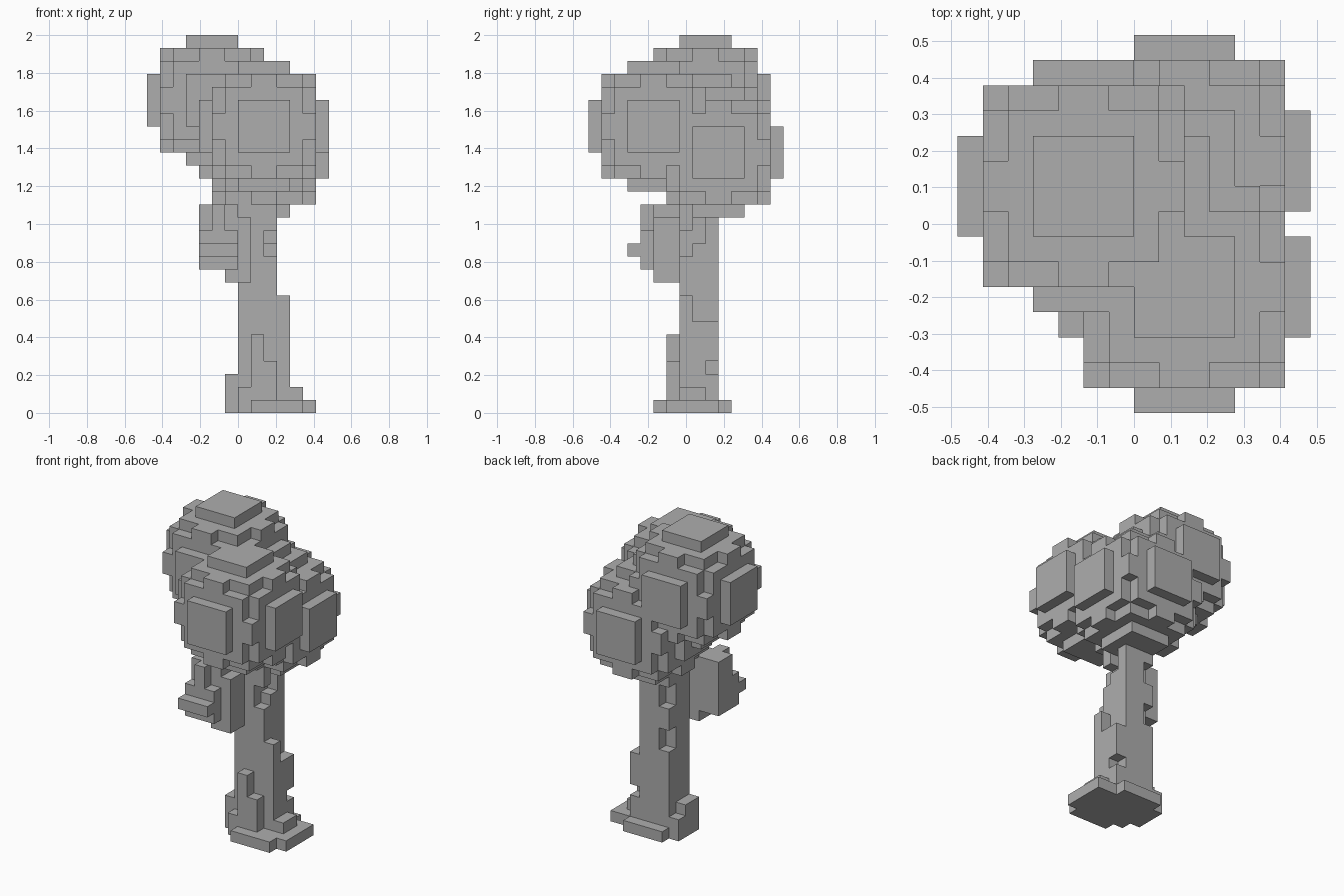
import bpy
import bmesh
from mathutils import Vector

cube = bpy.data.objects.get("Cube")
if cube:
    bpy.data.objects.remove(cube, do_unlink=True)

V = 2 / 29  # edge length of one block

grey = bpy.data.materials.new("plain_grey")
grey.use_nodes = True
GREY = (0.42, 0.42, 0.42, 1)
grey.diffuse_color = GREY
grey.node_tree.nodes["Principled BSDF"].inputs["Base Color"].default_value = GREY


def box(x0, x1, y0, y1, z0, z1):
    """Block cells filling a box."""
    return {(x, y, z) for x in range(x0, x1) for y in range(y0, y1) for z in range(z0, z1)}


def ball(cx, cy, cz, r=5):
    """Block cells filling a sphere."""
    return {(cx + x, cy + y, cz + z)
            for x, y, z in box(-r, r, -r, r, -r, r)
            if (Vector((x, y, z)) + Vector((.5, .5, .5))).length <= r}


def build(name, cells, solid):
    """Skin the cells, leaving out faces hidden by any solid neighbour."""
    bm = bmesh.new()
    verts = {}

    def vert(p):
        key = tuple(round(c) for c in p)
        if key not in verts:
            verts[key] = bm.verts.new((key[0] * V, (key[1] - .5) * V, key[2] * V))
        return verts[key]

    for cell in sorted(cells):
        middle = Vector(cell) + Vector((.5, .5, .5))
        for axis in range(3):
            for side in (-1, 1):
                n = Vector((0, 0, 0))
                n[axis] = side
                if tuple(int(a + b) for a, b in zip(cell, n)) in solid:
                    continue
                u = Vector((0, 0, 0))
                u[(axis + 1) % 3] = 1
                w = n.cross(u)
                bm.faces.new([vert(middle + (n + u * a + w * b) / 2)
                              for a, b in ((-1, -1), (1, -1), (1, 1), (-1, 1))])
    mesh = bpy.data.meshes.new(name)
    bm.to_mesh(mesh)
    bm.free()
    mesh.materials.append(grey)
    bpy.context.collection.objects.link(bpy.data.objects.new(name, mesh))


# Crown: three overlapping round clumps
crown = ball(-2, 2, 24) | ball(2, -2, 22) | ball(2, 3, 20)

# Trunk: square post, thicker towards the ground
trunk = box(0, 3, 0, 3, 0, 17) | box(3, 4, 0, 1, 0, 9) | box(3, 4, 1, 3, 0, 7)
# Bark ridges on the front and left over side
trunk |= box(0, 1, -1, 0, 0, 2) | box(1, 2, -1, 0, 0, 6) | box(2, 3, -1, 0, 0, 4)
trunk |= box(-1, 0, 0, 2, 0, 3) | box(-1, 0, 2, 3, 0, 2)
# Chips missing from the bark
trunk -= box(3, 4, 2, 3, 3, 4) | box(2, 3, 0, 1, 12, 14) | box(2, 3, 1, 2, 13, 15)
trunk -= box(0, 1, 2, 3, 12, 14) | box(0, 1, 2, 3, 8, 10)
trunk -= crown

# Spreading roots
roots = box(-1, 6, 0, 3, 0, 1) | box(0, 6, -1, 0, 0, 1) | box(1, 5, -2, -1, 0, 1)
roots |= box(0, 4, 3, 4, 0, 1) | box(4, 5, 0, 2, 1, 2)
roots -= trunk

# Small leaf clump hanging on the trunk
clump = box(-2, 0, -3, 0, 11, 14) | box(-3, -2, -2, 0, 11, 16) | box(-2, -1, -3, 0, 14, 16)
clump |= box(-1, 0, -2, 0, 10, 16) | box(0, 1, -2, 0, 10, 15)
clump |= box(-3, -2, -3, -2, 11, 14) | box(-3, 0, -4, -3, 12, 13)
clump -= crown | trunk

solid = crown | trunk | roots | clump
for part, cells in (("crown", crown), ("trunk", trunk), ("roots", roots), ("leaf_clump", clump)):
    build(part, cells, solid)
